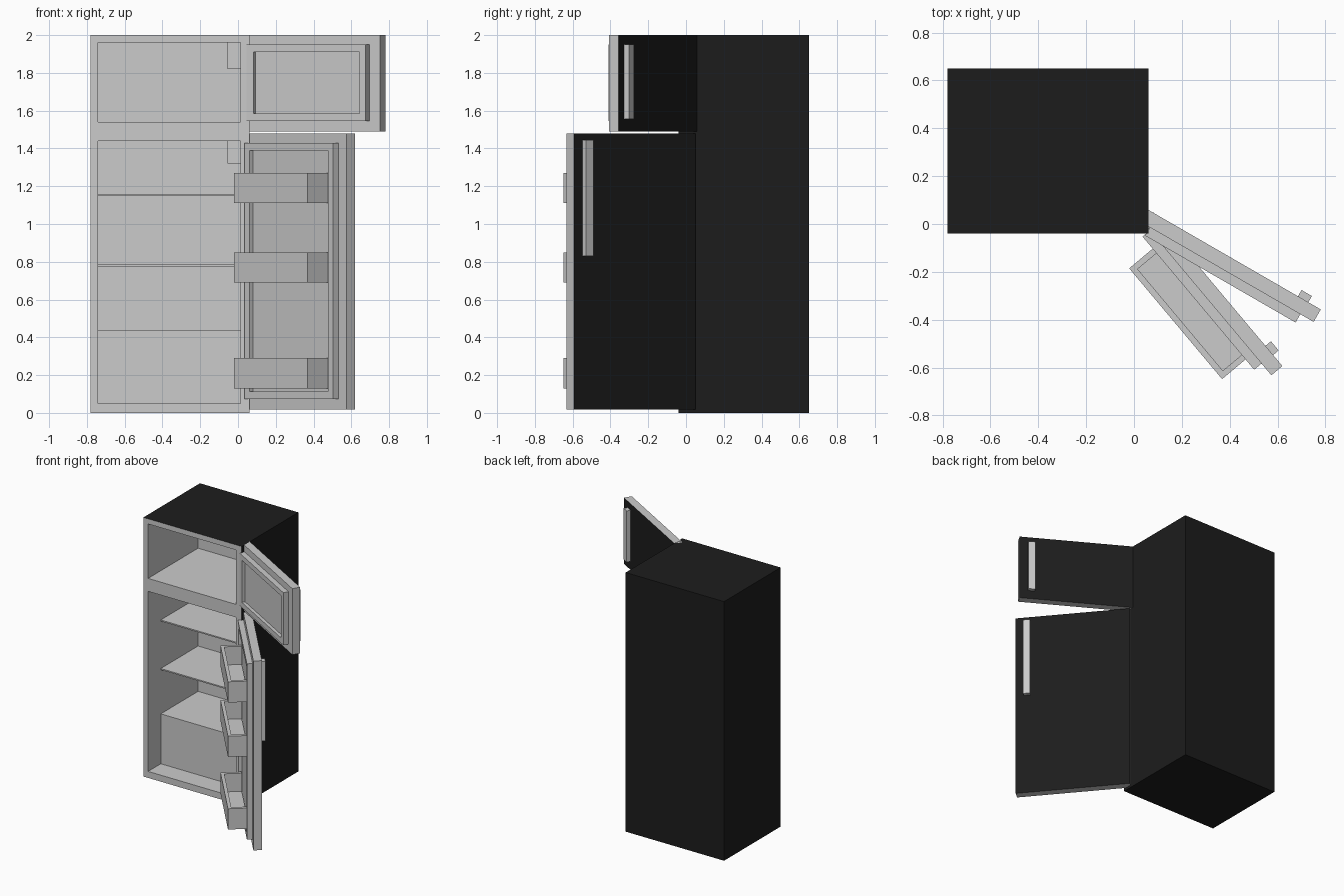
import bpy, bmesh, math

if "Cube" in bpy.data.objects:
    bpy.data.objects.remove(bpy.data.objects["Cube"])

def material(name, v):
    m = bpy.data.materials.new(name)
    m.diffuse_color = (v, v, v, 1)
    m.use_nodes = True
    m.node_tree.nodes["Principled BSDF"].inputs["Base Color"].default_value = m.diffuse_color
    return m

GREY = material("grey", 0.8)
BLACK = material("black", 0.012)

def finish(bm, name, parent=None, black=None):
    """Turn a bmesh into an object; faces passing the test are black."""
    bmesh.ops.recalc_face_normals(bm, faces=bm.faces)
    bm.normal_update()
    for f in bm.faces:
        f.material_index = 1 if black and black(f) else 0
    me = bpy.data.meshes.new(name)
    bm.to_mesh(me)
    bm.free()
    me.materials.append(GREY)
    if black:
        me.materials.append(BLACK)
    ob = bpy.data.objects.new(name, me)
    bpy.context.collection.objects.link(ob)
    ob.parent = parent
    return ob

def prism(name, pts, z0, z1, parent=None, black=None):
    """Extrude an xy outline from z0 to z1."""
    bm = bmesh.new()
    face = bm.faces.new([bm.verts.new((x, y, z0)) for x, y in pts])
    ext = bmesh.ops.extrude_face_region(bm, geom=[face], use_keep_orig=True)
    vs = [g for g in ext["geom"] if isinstance(g, bmesh.types.BMVert)]
    bmesh.ops.translate(bm, verts=vs, vec=(0, 0, z1 - z0))
    return finish(bm, name, parent, black)

def box(name, x, y, z, parent=None, black=None):
    pts = [(x[0], y[0]), (x[1], y[0]), (x[1], y[1]), (x[0], y[1])]
    return prism(name, pts, z[0], z[1], parent, black)

def recessed_box(name, xs, y, zs, depth, parent=None, black=None):
    """Box whose front (y[0]) has pockets in the odd cells of the xs/zs grid."""
    bm = bmesh.new()
    g = [[bm.verts.new((x, y[0], z)) for z in zs] for x in xs]
    nx, nz = len(xs), len(zs)
    for i in range(nx - 1):
        for k in range(nz - 1):
            ring = [g[i][k], g[i + 1][k], g[i + 1][k + 1], g[i][k + 1]]
            if i % 2 and k % 2:
                deep = [bm.verts.new((v.co.x, y[0] + depth, v.co.z)) for v in ring]
                bm.faces.new(deep)
                for a in range(4):
                    b = (a + 1) % 4
                    bm.faces.new([ring[a], ring[b], deep[b], deep[a]])
            else:
                bm.faces.new(ring)
    rim = ([g[i][0] for i in range(nx)] + [g[-1][k] for k in range(1, nz)]
           + [g[i][-1] for i in range(nx - 2, -1, -1)]
           + [g[0][k] for k in range(nz - 2, 0, -1)])
    back = [bm.verts.new((v.co.x, y[1], v.co.z)) for v in rim]
    bm.faces.new(back)
    for a in range(len(rim)):
        b = (a + 1) % len(rim)
        bm.faces.new([rim[a], rim[b], back[b], back[a]])
    return finish(bm, name, parent, black)

# Cabinet with freezer and fridge compartments, black outside
X0, X1, Y0, Y1 = -0.78, 0.06, -0.04, 0.65

def outer_shell(f):
    c, e = f.calc_center_median(), 1e-4
    return (abs(c.x - X0) < e or abs(c.x - X1) < e or abs(c.y - Y1) < e
            or abs(c.z) < e and abs(f.normal.z) > 0.9
            or abs(c.z - 2) < e and abs(f.normal.z) > 0.9)

recessed_box("cabinet", [X0, -0.74, 0.012, X1], (Y0, Y1),
             [0, 0.05, 1.44, 1.54, 1.96, 2.0], 0.61, black=outer_shell)

# Shelves, drawer block and lamp housings inside
for i, z in enumerate((1.16, 0.785)):
    box(f"shelf_{i + 1}", (-0.74, 0.012), (0.115, 0.57), (z - 0.01, z))
box("crisper_drawer", (-0.74, 0.012), (0.115, 0.57), (0.05, 0.435))
box("freezer_lamp", (-0.055, 0.012), (0.2, 0.34), (1.82, 1.96))
box("fridge_lamp", (-0.055, 0.012), (0.2, 0.34), (1.32, 1.44))

# Doors: slab (black outer face), recessed liner and handle, swung open
def door(name, loc, angle, z, handle_z):
    slab = box(name, (0, 0.84), (-0.06, 0), z, black=lambda f: f.normal.y > 0.9)
    slab.location = (*loc, 0)
    slab.rotation_euler.z = math.radians(angle)
    a, b = z[0] + 0.055, z[1] - 0.05
    recessed_box(name + "_liner", [0.05, 0.09, 0.738, 0.776], (-0.1, -0.06),
                 [a, a + 0.04, b - 0.04, b], 0.025, slab)
    box(name + "_handle", (0.73, 0.78), (0, 0.03), handle_z, slab)
    return slab

door("freezer_door", (0.053, 0.063), -30, (1.49, 2.0), (1.555, 1.95))
fridge = door("fridge_door", (0.08, 0.05), -50, (0.018, 1.48), (0.83, 1.445))

# Door bins: three-sided wall plus floor
u0, u1, v0, v1, t = 0.116, 0.72, -0.228, -0.08, 0.025
wall = [(u0, v1), (u0, v0), (u1, v0), (u1, v1), (u1 - t, v1),
        (u1 - t, v0 + t), (u0 + t, v0 + t), (u0 + t, v1)]
for i, z in enumerate((1.11, 0.69, 0.13)):
    prism(f"door_bin_{i + 1}", wall, z, z + 0.16, fridge)
    box(f"door_bin_floor_{i + 1}", (u0 + t, u1 - t), (v0 + t, v1), (z, z + 0.02), fridge)
